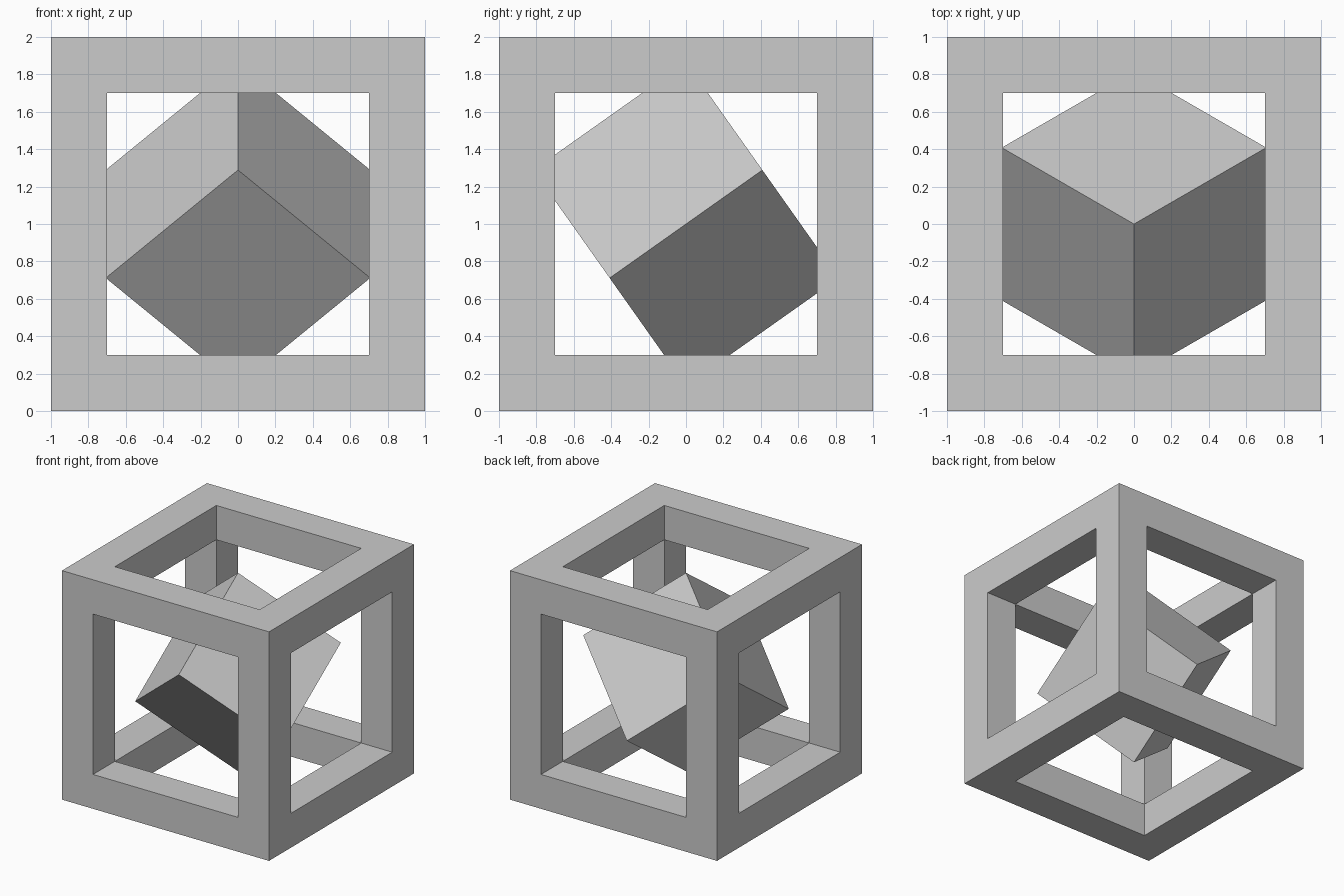
import bpy, bmesh, math
from itertools import product
from mathutils import Matrix, Vector

if "Cube" in bpy.data.objects:
    bpy.data.objects.remove(bpy.data.objects["Cube"])


def make_object(name, bm, location=(0, 0, 1)):
    bmesh.ops.recalc_face_normals(bm, faces=bm.faces)
    mesh = bpy.data.meshes.new(name)
    bm.to_mesh(mesh)
    bm.free()
    obj = bpy.data.objects.new(name, mesh)
    obj.location = location
    bpy.context.collection.objects.link(obj)
    return obj


# Open cube frame: outer cells of a 3x3x3 lattice, skinned as one clean shell
LINES = (-1.0, -0.7, 0.7, 1.0)


def is_bar(cell):
    return all(0 <= i <= 2 for i in cell) and sum(i != 1 for i in cell) >= 2


bm = bmesh.new()
for cell in filter(is_bar, product(range(3), repeat=3)):
    for axis, side in product(range(3), (0, 1)):
        neighbour = list(cell)
        neighbour[axis] += 2 * side - 1
        if is_bar(neighbour):
            continue
        corners = []
        for du, dv in ((0, 0), (1, 0), (1, 1), (0, 1)):
            p = list(cell)
            p[axis] += side
            p[(axis + 1) % 3] += du
            p[(axis + 2) % 3] += dv
            corners.append(bm.verts.new([LINES[i] for i in p]))
        bm.faces.new(corners)
bmesh.ops.remove_doubles(bm, verts=bm.verts, dist=1e-4)
make_object("cube_frame", bm)

# Solid unit cube balanced on one corner in the middle of the frame
bm = bmesh.new()
tilt = Matrix.Rotation(-math.atan(math.sqrt(2)), 4, 'X') @ Matrix.Rotation(math.pi / 4, 4, 'Z')
bmesh.ops.create_cube(bm, size=1.0, matrix=tilt)
make_object("tilted_inner_cube", bm)
